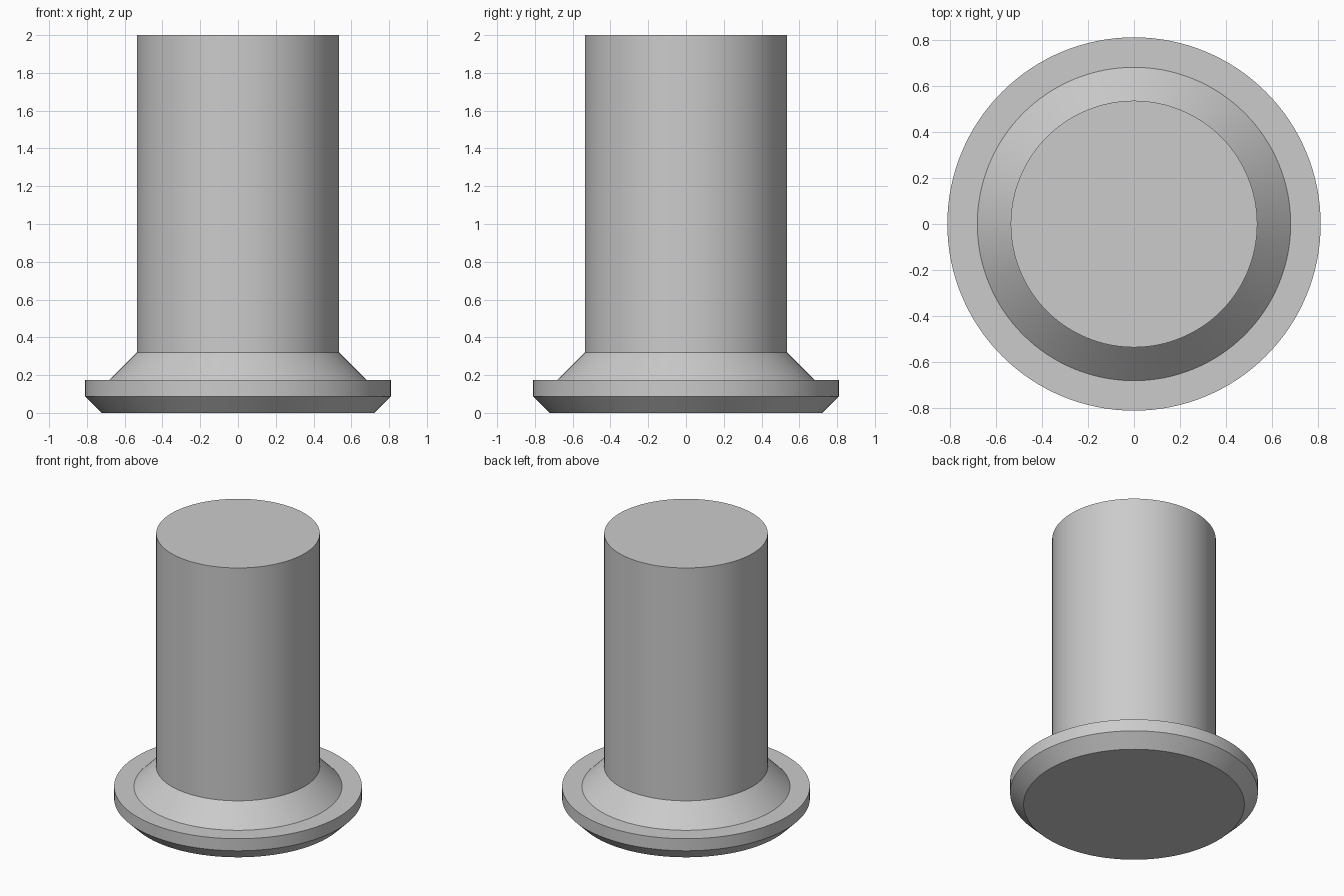
import bpy
import bmesh
from math import tau, radians

SEGMENTS = 128

cube = bpy.data.objects.get("Cube")
if cube:
    bpy.data.objects.remove(cube, do_unlink=True)

# Plain grey metal
metal = bpy.data.materials.new("grey_metal")
metal.use_nodes = True
grey = (0.6, 0.6, 0.6, 1.0)
metal.diffuse_color = grey
metal.node_tree.nodes["Principled BSDF"].inputs["Base Color"].default_value = grey


def lathe(name, profile):
    """Spin a (radius, height) profile that starts and ends on the z axis."""
    bm = bmesh.new()
    verts = [bm.verts.new((r, 0, z)) for r, z in profile]
    edges = [bm.edges.new(pair) for pair in zip(verts, verts[1:])]
    bmesh.ops.spin(bm, geom=verts + edges, cent=(0, 0, 0), axis=(0, 0, 1),
                   angle=tau, steps=SEGMENTS, use_duplicate=False)
    bmesh.ops.remove_doubles(bm, verts=bm.verts, dist=0.0001)
    bmesh.ops.recalc_face_normals(bm, faces=bm.faces)
    mesh = bpy.data.meshes.new(name)
    bm.to_mesh(mesh)
    bm.free()
    mesh.materials.append(metal)
    obj = bpy.data.objects.new(name, mesh)
    bpy.context.collection.objects.link(obj)
    bpy.ops.object.select_all(action="DESELECT")
    obj.select_set(True)
    bpy.context.view_layer.objects.active = obj
    bpy.ops.object.shade_smooth_by_angle(angle=radians(30))
    return obj


# One solid: chamfered flange, sloped collar and straight shank
lathe("flanged_pin", [
    (0, 0), (0.722, 0),              # underside
    (0.81, 0.088), (0.81, 0.175),    # flange chamfer and rim
    (0.68, 0.175), (0.535, 0.32),    # flange top and collar
    (0.535, 2), (0, 2),              # shank and end face
])
